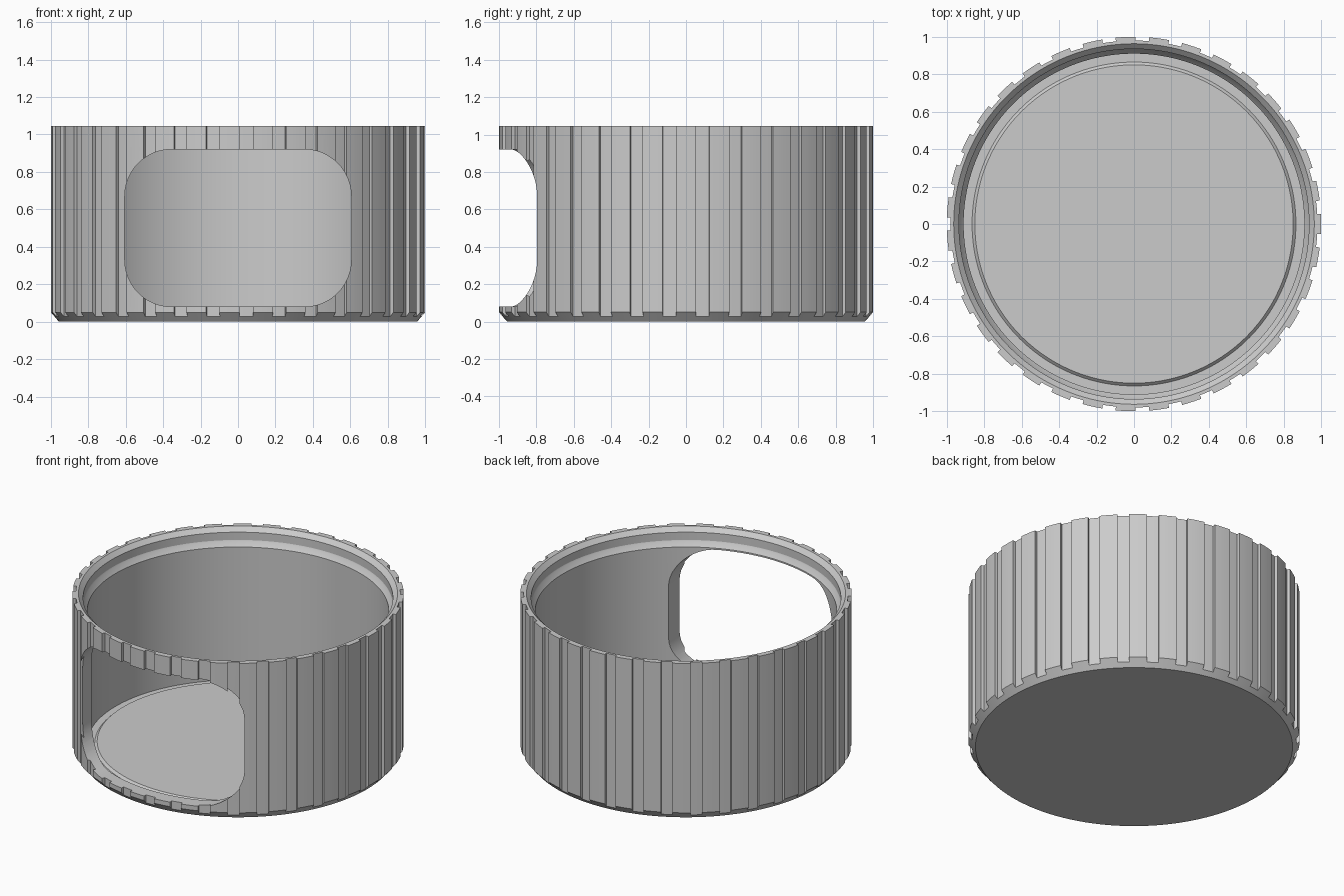
import bpy, bmesh, math

if "Cube" in bpy.data.objects:
    bpy.data.objects.remove(bpy.data.objects["Cube"], do_unlink=True)

HEIGHT = 1.045
RIDGES = 35
PITCH = math.tau / RIDGES
GROOVE_HALF = math.radians(2.05)
R_RIDGE, R_GROOVE, R_BASE = 1.0, 0.98, 0.957

grey = bpy.data.materials.new("light grey plastic")
grey.use_nodes = True
colour = (0.6, 0.6, 0.6, 1)
grey.diffuse_color = colour
grey.node_tree.nodes["Principled BSDF"].inputs["Base Color"].default_value = colour


def make_object(name, bm):
    bmesh.ops.recalc_face_normals(bm, faces=bm.faces)
    mesh = bpy.data.meshes.new(name)
    bm.to_mesh(mesh)
    bm.free()
    mesh.materials.append(grey)
    obj = bpy.data.objects.new(name, mesh)
    bpy.context.collection.objects.link(obj)
    return obj


def chamfer_z(r):
    return (r - R_BASE) * 1.16


def cup_profile(outer):
    # underside and outer wall, stepped mouth, inner wall, raised floor disc
    return [
        (0, 0), (R_BASE, 0), (R_GROOVE, chamfer_z(R_GROOVE)),
        (outer, chamfer_z(outer)), (outer, HEIGHT), (R_GROOVE, HEIGHT),
        (0.963, HEIGHT), (0.935, 1.017), (0.935, 0.965), (0.932, 0.958),
        (0.91, 0.93), (0.91, 0.045), (0.865, 0.045), (0.85, 0.06), (0, 0.06),
    ]


# Columns around the cup: each pitch is one ridge and one groove,
# doubled at the shared angle so the ridge flanks stand upright
columns = []
ridge_half = PITCH / 2 - GROOVE_HALF
for k in range(RIDGES):
    centre = k * PITCH
    for i in range(4):
        columns.append((centre + ridge_half * (2 * i / 3 - 1), R_RIDGE))
    for i in range(3):
        columns.append((centre + PITCH / 2 + GROOVE_HALF * (i - 1), R_GROOVE))

bm = bmesh.new()
rings = [[bm.verts.new((r * math.cos(a), r * math.sin(a), z))
          for r, z in cup_profile(outer)] for a, outer in columns]
for n, ring in enumerate(rings):
    after = rings[(n + 1) % len(rings)]
    for j in range(len(ring) - 1):
        bm.faces.new((ring[j], after[j], after[j + 1], ring[j + 1]))
bmesh.ops.remove_doubles(bm, verts=bm.verts, dist=0.0001)
cup = make_object("ribbed_cup", bm)

# Rounded window cutter through the front wall only
HALF_W, LOW, HIGH, CORNER, STEPS = 0.605, 0.08, 0.92, 0.25, 12
outline = []
for q, (sx, cz) in enumerate([(1, HIGH - CORNER), (-1, HIGH - CORNER),
                              (-1, LOW + CORNER), (1, LOW + CORNER)]):
    for i in range(STEPS + 1):
        a = (q + i / STEPS) * math.pi / 2
        outline.append((sx * (HALF_W - CORNER) + CORNER * math.cos(a),
                        cz + CORNER * math.sin(a)))
bm = bmesh.new()
face = bm.faces.new([bm.verts.new((x, -1.2, z)) for x, z in outline])
pushed = bmesh.ops.extrude_face_region(bm, geom=[face])["geom"]
bmesh.ops.translate(bm, vec=(0, 1, 0),
                    verts=[g for g in pushed if isinstance(g, bmesh.types.BMVert)])
cutter = make_object("window_cutter", bm)
cutter.hide_render = True

cut = cup.modifiers.new("window", "BOOLEAN")
cut.operation = "DIFFERENCE"
cut.solver = "EXACT"
cut.object = cutter
bpy.ops.object.select_all(action="DESELECT")
bpy.context.view_layer.objects.active = cup
cup.select_set(True)
bpy.ops.object.modifier_apply(modifier=cut.name)
bpy.data.objects.remove(cutter, do_unlink=True)
bpy.ops.object.shade_smooth_by_angle(angle=math.radians(20))
